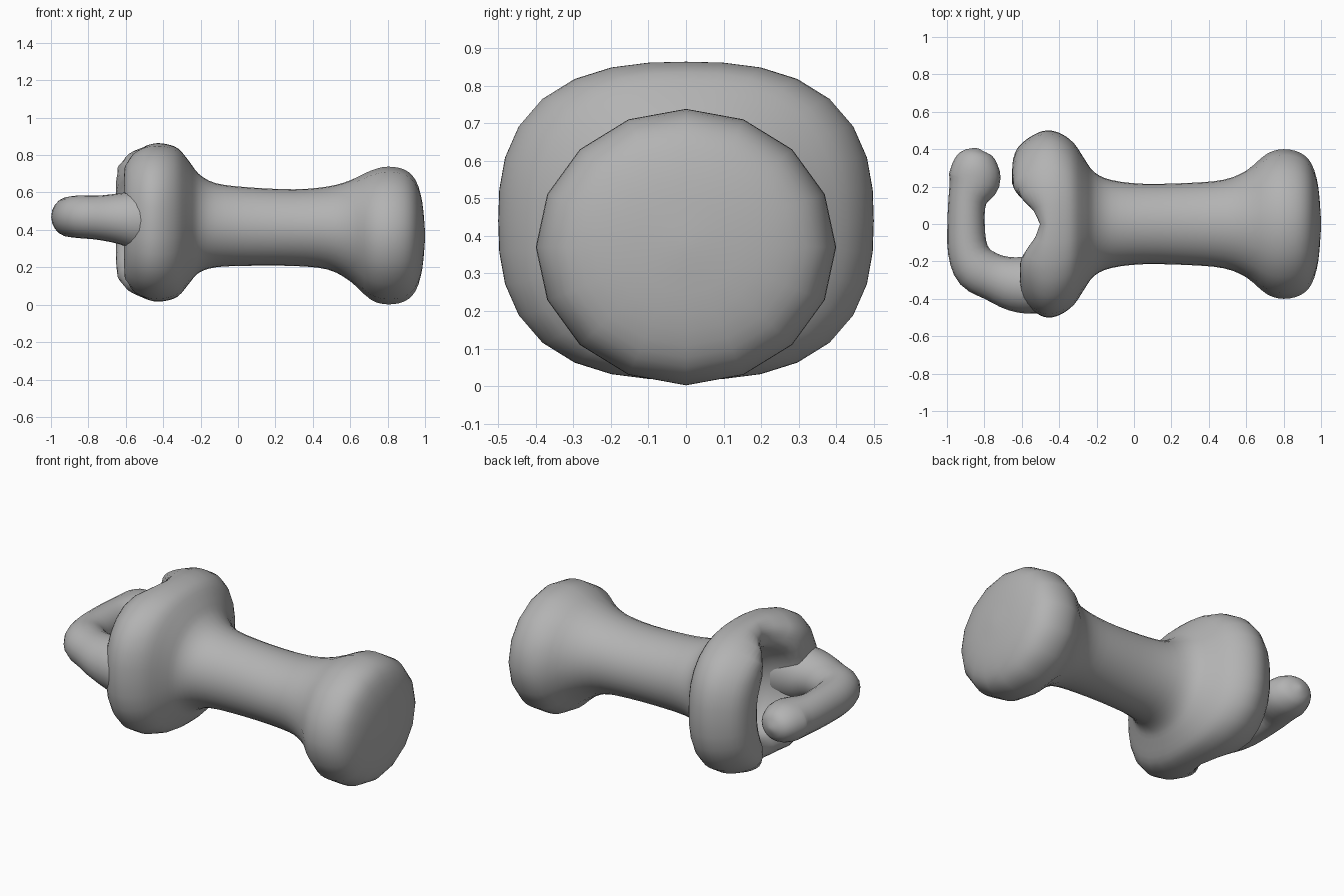
import bpy, bmesh, math
from mathutils import Vector

grey = bpy.data.materials.new("grey")
grey.diffuse_color = (0.45, 0.45, 0.45, 1)


def spline(rows, steps):
    """Catmull-Rom interpolation through rows of numbers."""
    out = []
    for i in range(len(rows) - 1):
        p = [rows[max(0, min(len(rows) - 1, i + k))] for k in (-1, 0, 1, 2)]
        for s in range(steps):
            t = s / steps
            out.append([0.5 * (2 * b + (c - a) * t + (2 * a - 5 * b + 4 * c - d) * t * t
                               + (3 * b - a - 3 * c + d) * t ** 3)
                        for a, b, c, d in zip(*p)])
    return out + [list(rows[-1])]


def skin(name, rings):
    """Bridge closed rings of points and cap both ends."""
    bm = bmesh.new()
    vs = [[bm.verts.new(p) for p in r] for r in rings]
    n = len(vs[0])
    for a, b in zip(vs, vs[1:]):
        for i in range(n):
            j = (i + 1) % n
            bm.faces.new((a[i], a[j], b[j], b[i]))
    bm.faces.new(vs[0])
    bm.faces.new(vs[-1])
    bmesh.ops.recalc_face_normals(bm, faces=bm.faces)
    me = bpy.data.meshes.new(name)
    bm.to_mesh(me)
    bm.free()
    me.materials.append(grey)
    ob = bpy.data.objects.new(name, me)
    bpy.context.collection.objects.link(ob)
    bpy.context.view_layer.objects.active = ob
    ob.select_set(True)
    bpy.ops.object.shade_smooth_by_angle(angle=math.radians(50))
    ob.select_set(False)


# Body stations: x, half width, half height, centre z, squareness, lobe weight
body = [
    (1.0, 0.02, 0.02, 0.37, 2, 0), (0.985, 0.20, 0.18, 0.37, 2, 0),
    (0.95, 0.32, 0.295, 0.37, 2, 0), (0.89, 0.38, 0.352, 0.37, 2, 0),
    (0.80, 0.40, 0.368, 0.37, 2, 0), (0.71, 0.375, 0.345, 0.372, 2, 0),
    (0.60, 0.285, 0.27, 0.395, 2, 0), (0.48, 0.237, 0.222, 0.41, 2, 0),
    (0.30, 0.22, 0.205, 0.412, 2, 0), (0.05, 0.215, 0.21, 0.418, 2, 0),
    (-0.12, 0.235, 0.225, 0.425, 2, 0), (-0.21, 0.275, 0.265, 0.435, 2.1, 0),
    (-0.26, 0.34, 0.325, 0.44, 2.3, 0), (-0.32, 0.43, 0.395, 0.44, 2.5, 0),
    (-0.39, 0.483, 0.42, 0.44, 2.6, 0), (-0.45, 0.50, 0.422, 0.44, 2.6, 0.1),
    (-0.48, 0.475, 0.405, 0.44, 2.6, 0.4), (-0.50, 0.41, 0.365, 0.44, 2.5, 0.8),
    (-0.50, 0.32, 0.315, 0.44, 2.4, 1), (-0.48, 0.23, 0.265, 0.44, 2.3, 1),
    (-0.42, 0.18, 0.225, 0.44, 2.2, 0.5), (-0.37, 0.13, 0.16, 0.44, 2, 0.1),
    (-0.36, 0.02, 0.02, 0.44, 2, 0),
]
N = 32
rings = []
for x, ry, rz, zc, n, k in spline(body, 3):
    ring = []
    for i in range(N):
        c, s = math.cos(math.tau * i / N), math.sin(math.tau * i / N)
        r = (abs(c) ** n + abs(s) ** n) ** (-1 / n)
        y, z = ry * r * c, zc + rz * r * s
        # side lobes of the cupped flange reach further out than its middle
        t = min(1, abs(y) / 0.22)
        lobe = (0.15 if y > 0 else 0.11) * t * t * (3 - 2 * t)
        ring.append(Vector((x - k * lobe, y, z)))
    if x > 0.6:  # the knob has sixteen flat-edged sides
        for i in range(1, N, 2):
            ring[i] = (ring[i - 1] + ring[(i + 1) % N]) / 2
    rings.append(ring)
skin("knob_shaft_and_flange", rings)

# Hook stations: x, y, half width, half height, centre z
hook = [
    (-0.42, -0.31, 0.15, 0.18, 0.45), (-0.54, -0.325, 0.155, 0.16, 0.45),
    (-0.64, -0.32, 0.145, 0.135, 0.46), (-0.75, -0.285, 0.125, 0.118, 0.465),
    (-0.84, -0.235, 0.125, 0.115, 0.47), (-0.888, -0.14, 0.108, 0.11, 0.47),
    (-0.898, 0.0, 0.10, 0.108, 0.47), (-0.89, 0.13, 0.103, 0.108, 0.47),
    (-0.855, 0.23, 0.138, 0.113, 0.47), (-0.85, 0.31, 0.125, 0.108, 0.47),
    (-0.845, 0.375, 0.085, 0.075, 0.47), (-0.84, 0.405, 0.01, 0.01, 0.47),
]
path = spline(hook, 3)
rings = []
for i, (x, y, rw, rh, zc) in enumerate(path):
    a, b = path[max(0, i - 1)], path[min(len(path) - 1, i + 1)]
    side = Vector((b[1] - a[1], a[0] - b[0], 0)).normalized()
    rings.append([Vector((x, y, zc)) + side * rw * math.cos(math.tau * j / 20)
                  + Vector((0, 0, rh * math.sin(math.tau * j / 20))) for j in range(20)])
skin("hook", rings)
